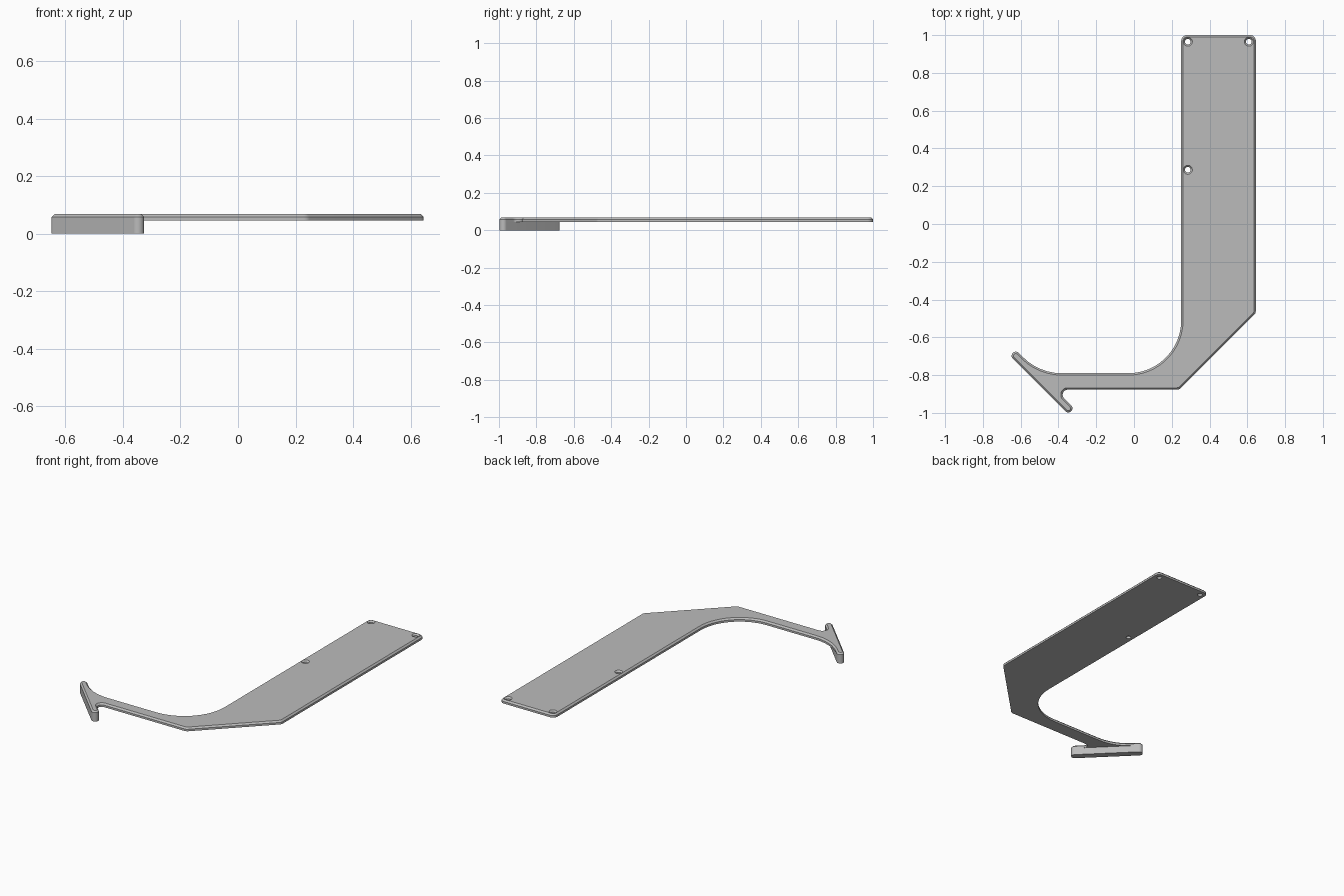
import bpy, bmesh, math
from mathutils import Vector

cube = bpy.data.objects.get("Cube")
if cube:
    bpy.data.objects.remove(cube, do_unlink=True)

BASE, TOP, CHAMFER = 0.045, 0.068, 0.01
TIP = 0.022                      # radius of the rounded bar ends

grey = bpy.data.materials.new("plain grey")
grey.use_nodes = True
grey.diffuse_color = (0.5, 0.5, 0.5, 1)
grey.node_tree.nodes["Principled BSDF"].inputs["Base Color"].default_value = (0.5, 0.5, 0.5, 1)


def rounded(corners):
    """Outline through (x, y, radius) corners, each replaced by an arc."""
    pts = []
    for i, (x, y, r) in enumerate(corners):
        p = Vector((x, y))
        a = (Vector(corners[i - 1][:2]) - p).normalized()
        b = (Vector(corners[(i + 1) % len(corners)][:2]) - p).normalized()
        half = a.angle(b) / 2
        centre = p + (a + b).normalized() * (r / math.sin(half))
        start = p + a * (r / math.tan(half)) - centre
        turn = math.pi - 2 * half
        sign = 1 if a.x * b.y - a.y * b.x < 0 else -1
        steps = max(4, round(turn / math.radians(7)))
        for k in range(steps + 1):
            ang = sign * turn * k / steps
            c, s = math.cos(ang), math.sin(ang)
            q = centre + Vector((start.x * c - start.y * s, start.x * s + start.y * c))
            if not pts or (q - pts[-1]).length > 1e-4:
                pts.append(q)
    if (pts[0] - pts[-1]).length < 1e-4:
        pts.pop()
    return pts


def inset(pts, d):
    """Move a counter-clockwise outline inward by d."""
    out = []
    for i, p in enumerate(pts):
        a = (p - pts[i - 1]).normalized()
        b = (pts[(i + 1) % len(pts)] - p).normalized()
        na, nb = Vector((-a.y, a.x)), Vector((-b.y, b.x))
        out.append(p + (na + nb) * (d / (1 + na.dot(nb))))
    return out


def circle(x, y, r, n=32):
    return [Vector((x + r * math.cos(math.tau * k / n), y + r * math.sin(math.tau * k / n)))
            for k in range(n)]


def build(name, walls):
    """Each wall is a stack of (outline, z) loops; the two ends are capped."""
    bm = bmesh.new()
    caps = [[], []]
    for wall in walls:
        loops = [[bm.verts.new((p.x, p.y, z)) for p in pts] for pts, z in wall]
        n = len(loops[0])
        for lo, hi in zip(loops, loops[1:]):
            for i in range(n):
                j = (i + 1) % n
                bm.faces.new((lo[i], lo[j], hi[j], hi[i]))
        for cap, loop in zip(caps, (loops[0], loops[-1])):
            cap += [bm.edges.get((loop[i], loop[(i + 1) % n])) for i in range(n)]
    for cap in caps:
        bmesh.ops.triangle_fill(bm, use_beauty=True, use_dissolve=False, edges=cap)
    bmesh.ops.recalc_face_normals(bm, faces=bm.faces)
    mesh = bpy.data.meshes.new(name)
    bm.to_mesh(mesh)
    bm.free()
    mesh.materials.append(grey)
    obj = bpy.data.objects.new(name, mesh)
    bpy.context.collection.objects.link(obj)
    bpy.ops.object.select_all(action='DESELECT')
    obj.select_set(True)
    bpy.context.view_layer.objects.active = obj
    bpy.ops.object.shade_smooth_by_angle(angle=math.radians(25))


# Square corners of the diagonal bar, around its two end centres
back, front = Vector((-0.626, -0.698)), Vector((-0.348, -0.976))
along = (front - back).normalized() * TIP
side = Vector((-along.y, along.x))
front_in, front_out = front + along + side, front + along - side
back_in, back_out = back - along + side, back - along - side
diagonal = front_in.x + front_in.y - (along.x + along.y)   # x + y on the inner edge

# Flat bracket plate with chamfered top edge
outline = rounded([
    (0.25, 1.0, 0.03), (0.25, -0.79, 0.28), (diagonal + 0.79, -0.79, 0.29),
    (*back_in, TIP), (*back_out, TIP), (*front_out, TIP), (*front_in, TIP),
    (diagonal + 0.877, -0.877, 0.027),
    (0.24, -0.877, 0.03), (0.645, -0.472, 0.03), (0.645, 1.0, 0.03)])
walls = [[(outline, BASE), (outline, TOP - CHAMFER), (inset(outline, CHAMFER), TOP)]]

# Countersunk screw holes
for x, y in ((0.285, 0.965), (0.608, 0.965), (0.285, 0.287)):
    walls.append([(circle(x, y, 0.015), BASE), (circle(x, y, 0.015), TOP - CHAMFER),
                  (circle(x, y, 0.024), TOP)])
build("bracket_plate", walls)

# Diagonal bar hanging below the arm tip
bar = rounded([(*p, TIP) for p in (back_in, back_out, front_out, front_in)])
build("end_bar", [[(bar, 0), (bar, BASE)]])
